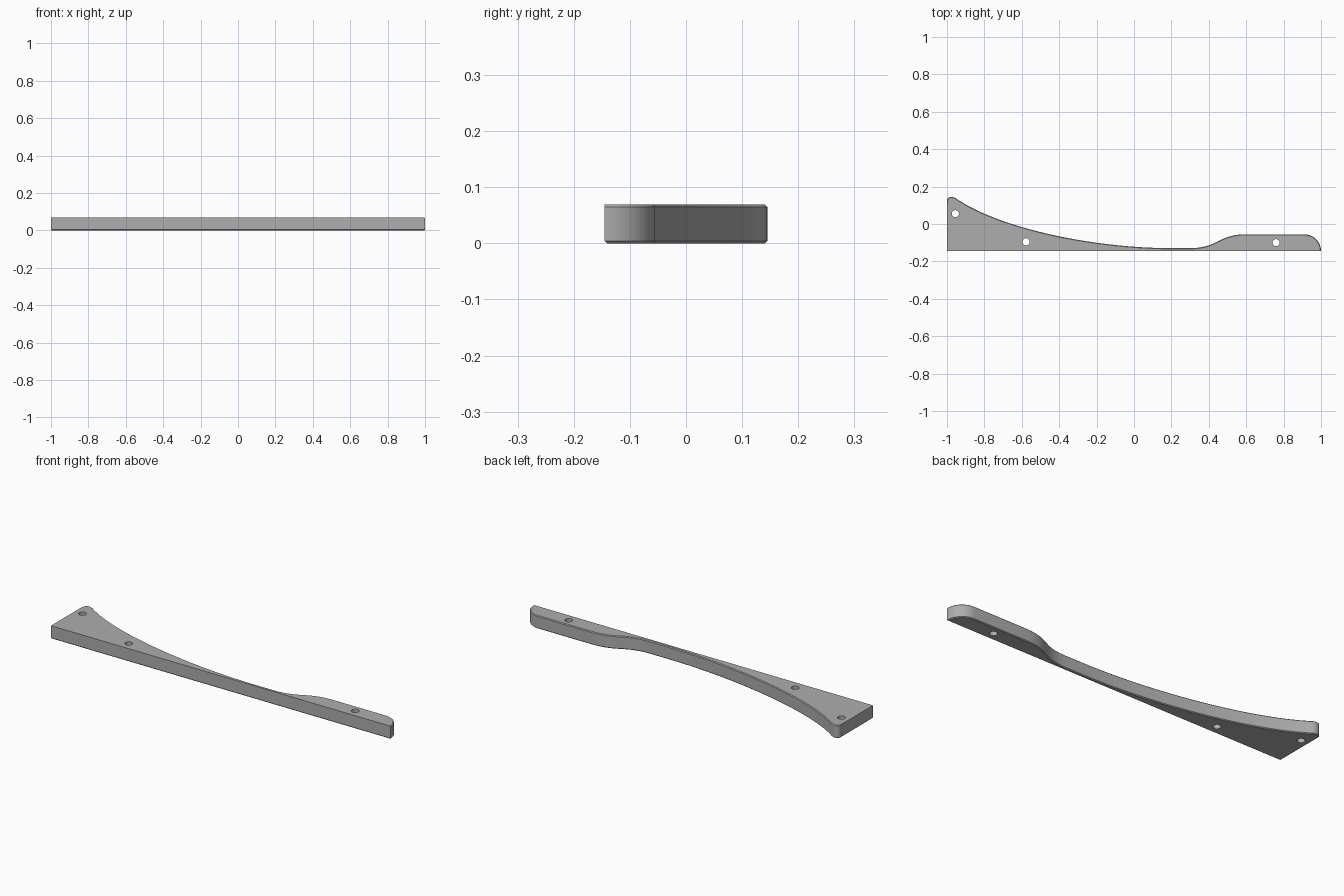
import bpy, bmesh, math
from mathutils import Vector
from mathutils.geometry import interpolate_bezier

cube = bpy.data.objects.get("Cube")
if cube:
    bpy.data.objects.remove(cube)

HEIGHT, FRONT, CHAMFER, HOLE = 0.069, -0.145, 0.004, 0.019

grey = bpy.data.materials.new("plain grey")
grey.use_nodes = True
colour = (0.42, 0.42, 0.42, 1)
grey.diffuse_color = colour
grey.node_tree.nodes["Principled BSDF"].inputs["Base Color"].default_value = colour


def bezier(a, b, c, d, count):
    pts = [Vector((x, y, 0)) for x, y in (a, b, c, d)]
    return interpolate_bezier(*pts, count)


# Curved back edge, running from the wide end to the narrow end
back = bezier((-1, 0.125), (-1, 0.147), (-0.967, 0.153), (-0.945, 0.132), 10)
back += bezier((-0.945, 0.132), (-0.7, -0.03), (-0.2, -0.129), (0.2, -0.129), 40)[1:]
back += bezier((0.3, -0.129), (0.45, -0.129), (0.45, -0.055), (0.6, -0.055), 24)
back += bezier((0.91, -0.055), (0.96, -0.055), (1, -0.095), (1, FRONT), 16)
outline = [Vector((-1, FRONT, 0))] + back

# Body: extruded outline
bm = bmesh.new()
base = bm.faces.new([bm.verts.new(p) for p in outline])
top = bmesh.ops.extrude_face_region(bm, geom=[base], use_keep_orig=True)
bmesh.ops.translate(bm, vec=(0, 0, HEIGHT),
                    verts=[v for v in top["geom"] if isinstance(v, bmesh.types.BMVert)])
bmesh.ops.recalc_face_normals(bm, faces=bm.faces)


# Chamfer the whole lower rim, and the upper rim along the curve only
def chamfered(edge):
    a, b = (v.co for v in edge.verts)
    if abs(a.z - b.z) > 1e-4:
        return False
    straight = abs(a.y - b.y) < 1e-5 and a.y < FRONT + 1e-4
    wide_end = a.x < -0.9999 and b.x < -0.9999
    return a.z < 1e-4 or not (straight or wide_end)


bmesh.ops.bevel(bm, geom=[e for e in bm.edges if chamfered(e)], offset=CHAMFER,
                segments=1, affect='EDGES', clamp_overlap=True)
mesh = bpy.data.meshes.new("curved_bracket")
bm.to_mesh(mesh)
bm.free()
mesh.materials.append(grey)
body = bpy.data.objects.new("curved_bracket", mesh)
bpy.context.collection.objects.link(body)

# Three round through holes
for x, y in ((-0.955, 0.055), (-0.577, -0.095), (0.76, -0.1)):
    bpy.ops.mesh.primitive_cylinder_add(vertices=32, radius=HOLE, depth=HEIGHT * 3,
                                        location=(x, y, HEIGHT / 2))
    cutter = bpy.context.object
    cutter.name = "hole_cutter"
    cutter.hide_render = True
    cutter.data.materials.append(grey)
    cut = body.modifiers.new("hole", 'BOOLEAN')
    cut.operation = 'DIFFERENCE'
    cut.solver = 'EXACT'
    cut.object = cutter
    bpy.ops.object.select_all(action='DESELECT')
    body.select_set(True)
    bpy.context.view_layer.objects.active = body
    bpy.ops.object.modifier_apply(modifier=cut.name)
    bpy.data.objects.remove(cutter)

bpy.ops.object.shade_smooth_by_angle(angle=math.radians(30))
